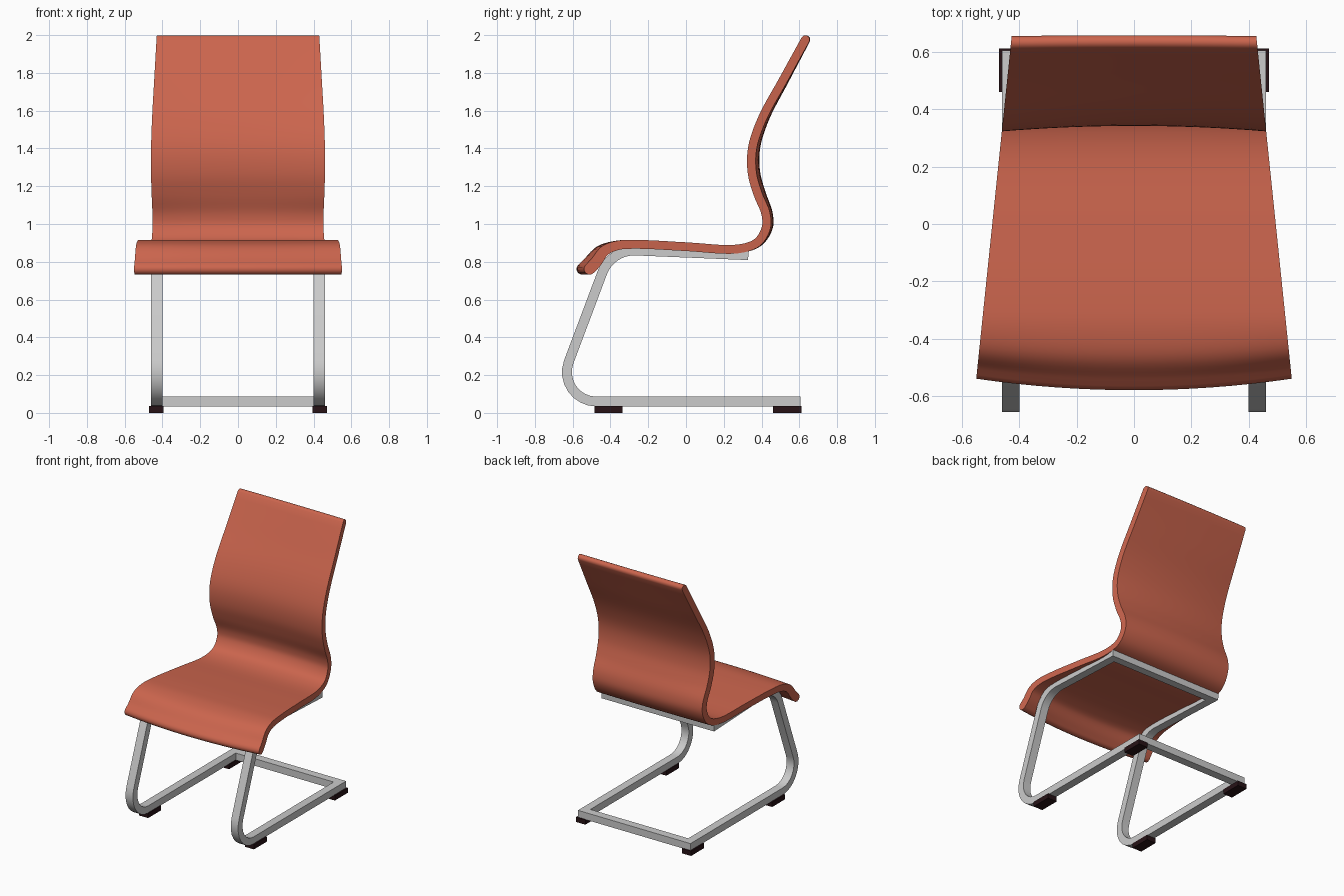
import bpy, bmesh, math
from mathutils import Vector

if "Cube" in bpy.data.objects:
    bpy.data.objects.remove(bpy.data.objects["Cube"])


def make_object(name, rings, closed, color=None, angle=30):
    """Skin a list of equal-length vertex rings into one smooth-by-angle mesh."""
    bm = bmesh.new()
    vs = [[bm.verts.new(p) for p in r] for r in rings]
    n = len(vs[0])
    pairs = list(zip(vs, vs[1:])) + ([(vs[-1], vs[0])] if closed else [])
    for a, b in pairs:
        for i in range(n):
            j = (i + 1) % n
            bm.faces.new((a[i], a[j], b[j], b[i]))
    if not closed:
        bm.faces.new(vs[0])
        bm.faces.new(vs[-1])
    bmesh.ops.recalc_face_normals(bm, faces=bm.faces)
    me = bpy.data.meshes.new(name)
    bm.to_mesh(me)
    bm.free()
    ob = bpy.data.objects.new(name, me)
    bpy.context.collection.objects.link(ob)
    if color:
        mat = bpy.data.materials.new(name + "_material")
        mat.diffuse_color = (*color, 1)
        mat.use_nodes = True
        mat.node_tree.nodes["Principled BSDF"].inputs["Base Color"].default_value = mat.diffuse_color
        me.materials.append(mat)
    bpy.ops.object.select_all(action='DESELECT')
    ob.select_set(True)
    bpy.context.view_layer.objects.active = ob
    bpy.ops.object.shade_smooth_by_angle(angle=math.radians(angle))
    return ob


def catmull(pts, steps):
    """Smooth curve through the points."""
    p = [Vector(q) for q in pts]
    p = [2 * p[0] - p[1]] + p + [2 * p[-1] - p[-2]]
    out = []
    for i in range(1, len(p) - 2):
        a, b, c, d = p[i - 1:i + 3]
        # centripetal knots avoid overshoot on uneven spacing
        t1 = (b - a).length ** 0.5
        t2 = t1 + (c - b).length ** 0.5
        t3 = t2 + (d - c).length ** 0.5
        for s in range(steps):
            t = t1 + (t2 - t1) * s / steps
            a1 = a.lerp(b, t / t1)
            a2 = b.lerp(c, (t - t1) / (t2 - t1))
            a3 = c.lerp(d, (t - t2) / (t3 - t2))
            out.append(a1.lerp(a2, t / t2).lerp(a2.lerp(a3, (t - t1) / (t3 - t1)),
                                                (t - t1) / (t2 - t1)))
    return out + [p[-2]]


def fillet(corner, a, b, r, steps=8):
    """Arc of radius r rounding a corner between directions to a and b."""
    c = Vector(corner)
    u, v = (Vector(a) - c).normalized(), (Vector(b) - c).normalized()
    half = math.acos(u.dot(v)) / 2
    centre = c + (u + v).normalized() * r / math.sin(half)
    t = r / math.tan(half)
    s, e = c + u * t - centre, c + v * t - centre
    sweep = math.acos(s.normalized().dot(e.normalized()))
    return [centre + (s * math.sin((1 - k) * sweep) + e * math.sin(k * sweep)) / math.sin(sweep)
            for k in (i / steps for i in range(steps + 1))]


def normals(path):
    out = []
    for i in range(len(path)):
        t = (path[min(i + 1, len(path) - 1)] - path[max(i - 1, 0)]).normalized()
        out.append(Vector((-t.y, t.x)))
    return out


# Seat shell: centreline as (y, z, bow of the middle in y), top of back to front lip
shell = catmull([
    (0.632, 1.976, 0.003), (0.516, 1.765, 0.008), (0.402, 1.555, 0.014),
    (0.351, 1.40, 0.018), (0.350, 1.27, 0.02), (0.380, 1.16, 0.02),
    (0.422, 1.055, 0.014), (0.424, 0.98, 0.012), (0.378, 0.903, 0.006),
    (0.275, 0.868, 0), (0.0, 0.88, 0), (-0.245, 0.892, 0),
    (-0.36, 0.887, -0.008), (-0.43, 0.859, -0.025), (-0.477, 0.797, -0.038),
    (-0.510, 0.762, -0.04)], 5)
line = [Vector((p.x, p.y)) for p in shell]
nrm = normals(line)
half_t = [0.023 + 0.18 * max(0, -p.z) for p in shell]   # thicker front lip
outline = [(p + n * h, q.z) for p, n, q, h in zip(line, nrm, shell, half_t)]


def cap(i, sign):
    # half-round edge of the shell
    n = nrm[i] * sign
    t = Vector((n.y, -n.x))
    return [(line[i] + half_t[i] * (n * math.cos(a) + t * math.sin(a)), shell[i].z)
            for a in (math.pi * k / 6 for k in range(1, 6))]


outline += cap(-1, 1)
outline += [(p - n * h, q.z) for p, n, q, h in reversed(list(zip(line, nrm, shell, half_t)))]
outline += cap(0, -1)

COLS = 16
rings = []
for c in range(COLS + 1):
    u = 2 * c / COLS - 1
    rings.append([(u * (0.55 - 0.1034 * (q.x + 0.54)), q.x + bow * (1 - u * u), q.y)
                  for q, bow in outline])
make_object("seat_shell", rings, False, (0.6, 0.13, 0.075), 40)

# Cantilever frame: one closed loop of square tube with mitred back corners
top_end, top_c, low_c, low_end = (0.33, 0.835), (-0.397, 0.865), (-0.70, 0.06), (0.605, 0.06)
path = ([Vector(top_end)] + fillet(top_c, top_end, low_c, 0.18)
        + fillet(low_c, top_c, low_end, 0.156) + [Vector(low_end)])
X_IN, X_OUT, T = 0.40, 0.46, 0.026
pn = normals(path)
side = []
for i, (p, n) in enumerate(zip(path, pn)):
    inner = p
    if i == 0:
        inner = p + (path[1] - p).normalized() * (X_OUT - X_IN)
    elif i == len(path) - 1:
        inner = p + (path[-2] - p).normalized() * (X_OUT - X_IN)
    side.append([(X_OUT, *(p + n * T)), (X_IN, *(inner + n * T)),
                 (X_IN, *(inner - n * T)), (X_OUT, *(p - n * T))])
mirrored = [[(-x, y, z) for x, y, z in r] for r in reversed(side)]
make_object("tube_frame", side + mirrored, True)

# Four floor pads
for sx, sname in ((1, "right"), (-1, "left")):
    for y0, y1, yname in ((-0.485, -0.335, "front"), (0.46, 0.612, "back")):
        pad = [[(sx * x, y0, z), (sx * x, y1, z), (sx * x, y1, z + 0.036), (sx * x, y0, z + 0.036)]
               for x, z in ((0.395, 0), (0.47, 0))]
        make_object(f"{yname}_{sname}_foot_pad", pad, False, (0.02, 0.006, 0.008))
